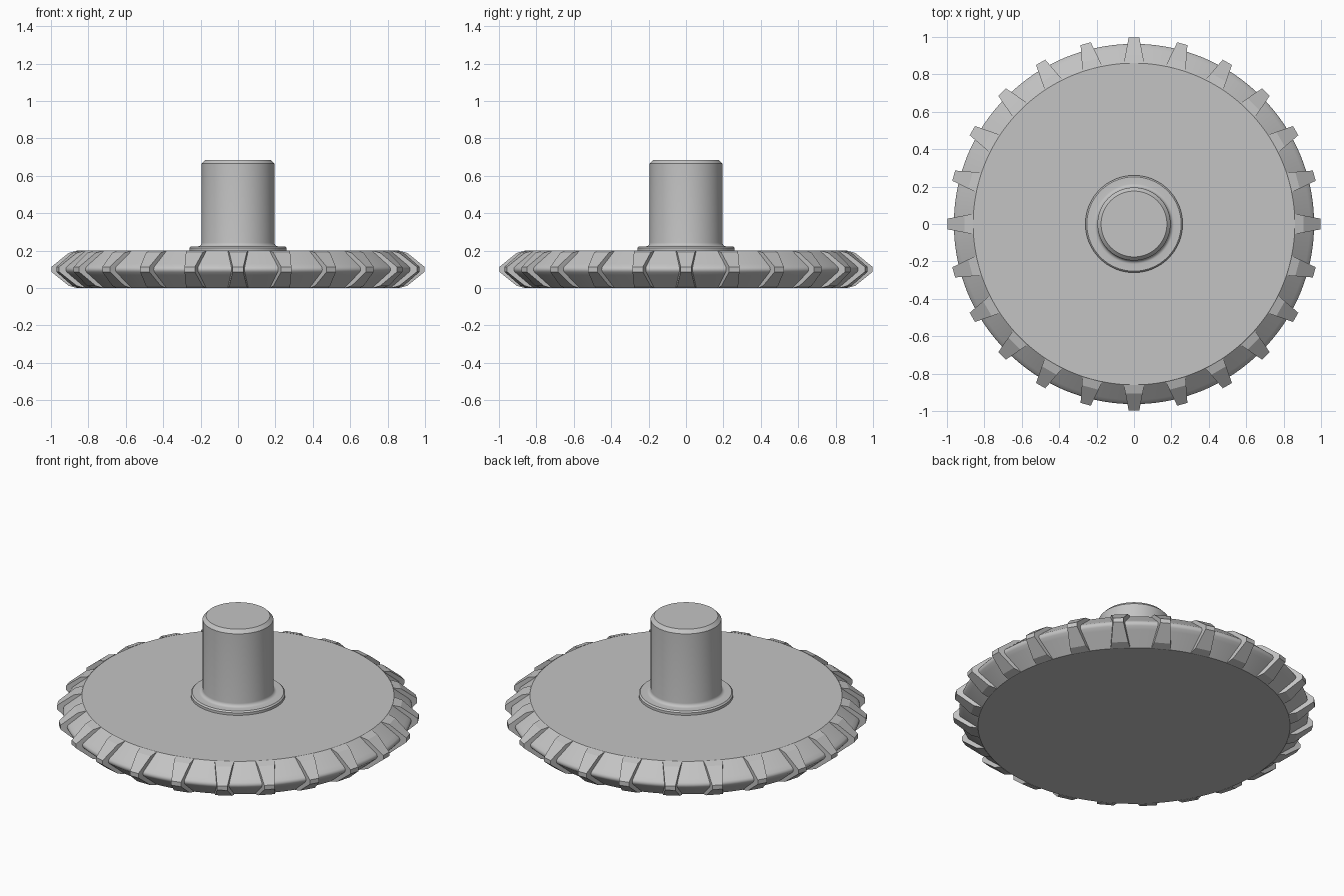
import bpy, bmesh, math

cube = bpy.data.objects.get("Cube")
if cube:
    bpy.data.objects.remove(cube, do_unlink=True)

grey = bpy.data.materials.new("light_grey")
grey.use_nodes = True
grey.diffuse_color = (0.55, 0.55, 0.55, 1)
grey.node_tree.nodes["Principled BSDF"].inputs["Base Color"].default_value = (0.55, 0.55, 0.55, 1)

MID = 0.1      # half thickness of the wheel
TEETH = 24


def finish(name, bm, smooth=True):
    bmesh.ops.recalc_face_normals(bm, faces=bm.faces)
    mesh = bpy.data.meshes.new(name)
    bm.to_mesh(mesh)
    bm.free()
    mesh.materials.append(grey)
    obj = bpy.data.objects.new(name, mesh)
    bpy.context.collection.objects.link(obj)
    if smooth:
        bpy.ops.object.select_all(action='DESELECT')
        obj.select_set(True)
        bpy.context.view_layer.objects.active = obj
        bpy.ops.object.shade_smooth_by_angle(angle=math.radians(32))
    return obj


def lathe(name, profile, steps):
    """Spin a (radius, height) profile round z; flat ends are capped."""
    bm = bmesh.new()
    rings = []
    for r, z in profile:
        rings.append([bm.verts.new((r * math.cos(a), r * math.sin(a), z))
                      for a in (math.tau * i / steps for i in range(steps))])
    for low, high in zip(rings, rings[1:]):
        for i in range(steps):
            j = (i + 1) % steps
            bm.faces.new((low[i], low[j], high[j], high[i]))
    bm.faces.new(rings[0])
    bm.faces.new(rings[-1])
    return finish(name, bm)


def mirrored(upper):
    """Complete an upper half profile with its reflection below mid height."""
    return upper + [(r, 2 * MID - z) for r, z in reversed(upper) if z > MID]


# Wheel body with rounded rim
lathe("wheel_disc", mirrored([(0.86, 0.2), (0.94, 0.13), (0.957, 0.115),
                              (0.962, 0.107), (0.963, 0.1)]), 144)

# Shaft with base flange, small fillet and chamfered top
fillet = [(0.215 - 0.02 * math.sin(a), 0.243 - 0.02 * math.cos(a))
          for a in (math.radians(18 * k) for k in range(6))]
lathe("shaft_and_flange", [(0.26, 0.19), (0.26, 0.215), (0.252, 0.223)] + fillet
      + [(0.195, 0.665), (0.176, 0.685)], 96)

# Tapered teeth around the rim
tooth = mirrored([(0.862, 0.2), (0.905, 0.188), (0.998, 0.113)])
bm = bmesh.new()
for n in range(TEETH):
    a = math.tau * n / TEETH
    c, s = math.cos(a), math.sin(a)
    sides = []
    for sign in (-1, 1):
        ring = []
        for r, z in tooth:
            w = sign * (0.028 + 0.19 * (1 - r))
            ring.append(bm.verts.new((r * c - w * s, r * s + w * c, z)))
        sides.append(ring)
    left, right = sides
    bm.faces.new(left)
    bm.faces.new(right)
    for i in range(len(tooth)):
        j = (i + 1) % len(tooth)
        bm.faces.new((left[i], left[j], right[j], right[i]))
finish("rim_teeth", bm, smooth=False)
